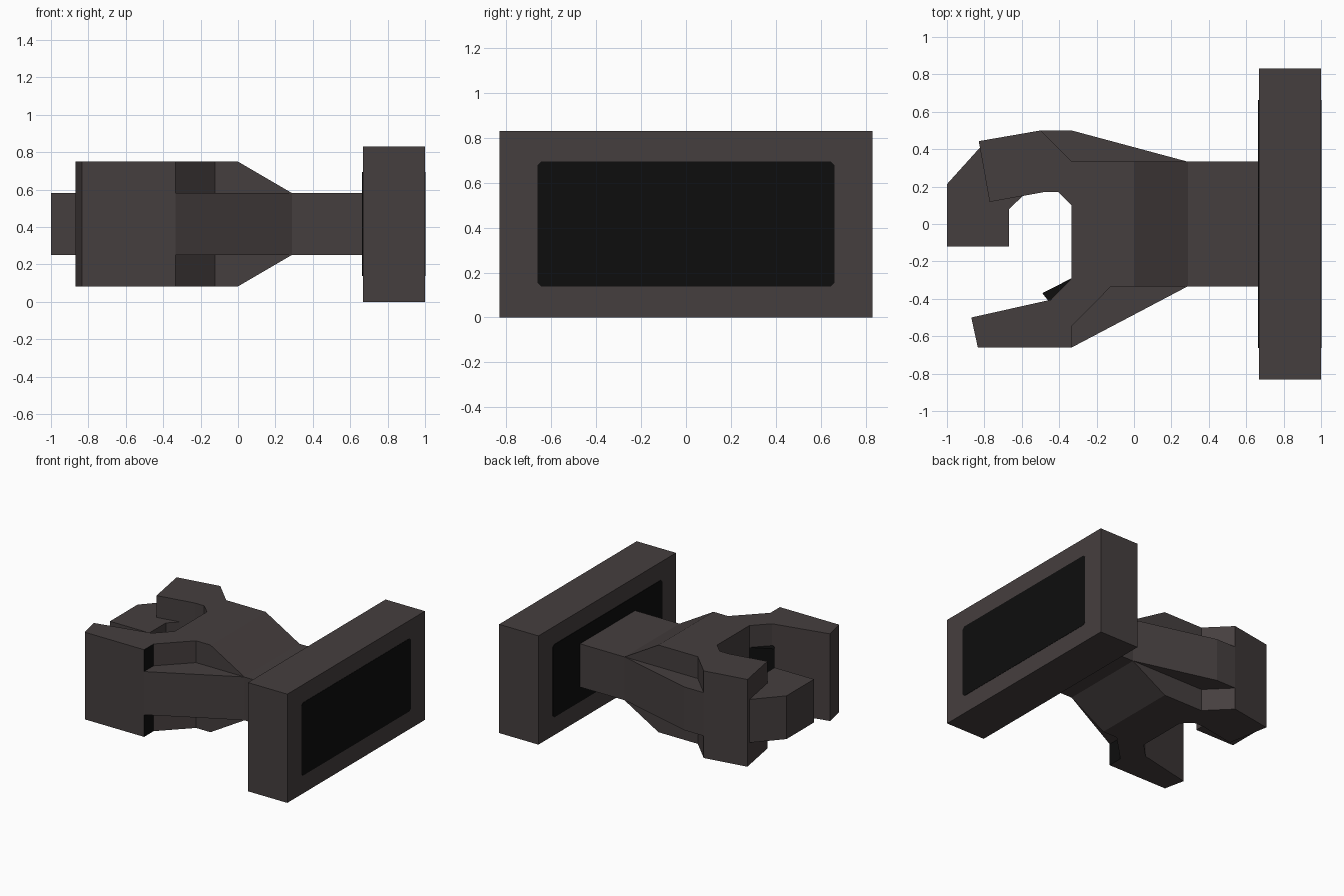
import bpy, bmesh
from mathutils import Vector

if "Cube" in bpy.data.objects:
    bpy.data.objects.remove(bpy.data.objects["Cube"])


def material(name, rgb):
    m = bpy.data.materials.new(name)
    m.diffuse_color = (*rgb, 1)
    m.use_nodes = True
    m.node_tree.nodes["Principled BSDF"].inputs["Base Color"].default_value = m.diffuse_color
    return m


brown = material("dark brown grey", (0.060, 0.049, 0.049))
black = material("black", (0.004, 0.004, 0.004))


def finish(bm, name, mats):
    bmesh.ops.recalc_face_normals(bm, faces=bm.faces)
    mesh = bpy.data.meshes.new(name)
    bm.to_mesh(mesh)
    bm.free()
    for m in mats:
        mesh.materials.append(m)
    ob = bpy.data.objects.new(name, mesh)
    bpy.context.collection.objects.link(ob)
    return ob


def prism(outline, z0, z1):
    """Extrude an xy outline from z0 to z1."""
    bm = bmesh.new()
    base = bm.faces.new([bm.verts.new((x, y, z0)) for x, y in outline])
    ext = bmesh.ops.extrude_face_region(bm, geom=[base])
    for v in ext["geom"]:
        if isinstance(v, bmesh.types.BMVert):
            v.co.z = z1
    bmesh.ops.recalc_face_normals(bm, faces=bm.faces)
    return bm


LOW, HIGH = 0.083, 0.75           # full-height layer
MID_LOW, MID_HIGH = 0.252, 0.583  # thinner middle layer
MID = (LOW + HIGH) / 2

# Hand: palm with two fingers, then a taper and the wrist grown from its rear face
hand_outline = [
    (0, 0.333), (-0.333, 0.333), (-0.5, 0.5), (-0.83, 0.443), (-0.772, 0.118),
    (-0.595, 0.15), (-0.485, 0.17), (-0.405, 0.17), (-0.333, 0.10),
    (-0.333, -0.29), (-0.445, -0.405), (-0.87, -0.50), (-0.835, -0.66),
    (-0.333, -0.66), (-0.333, -0.545), (-0.122, -0.333), (0, -0.333)]
bm = prism(hand_outline, LOW, HIGH)
# black step face at the end of the front finger
for f in bm.faces:
    c = f.calc_center_median()
    if f.normal.x > 0.9 and c.y < -0.5:
        f.material_index = 1
rear = max(bm.faces, key=lambda f: f.calc_center_median().x)
scale = (MID_HIGH - MID_LOW) / (HIGH - LOW)
for x, s in ((0.288, scale), (0.667, 1)):
    ext = bmesh.ops.extrude_discrete_faces(bm, faces=[rear])
    new = ext["faces"][0]
    for v in new.verts:
        v.co = Vector((x, v.co.y, MID + (v.co.z - MID) * s))
    rear = new
bmesh.ops.remove_doubles(bm, verts=bm.verts, dist=0.0005)
finish(bm, "hand", [brown, black])

# Middle-layer parts: webs on the outside of the fingers and the back fingertip
middle_parts = {
    "back_web": [(-0.5, 0.5), (-0.333, 0.5), (0.288, 0.333), (-0.333, 0.325)],
    "front_web": [(-0.34, -0.66), (-0.333, -0.66), (0.288, -0.333),
                  (-0.122, -0.325), (-0.34, -0.54)],
    "back_fingertip": [(-1, -0.12), (-0.667, -0.12), (-0.667, 0.08),
                       (-0.595, 0.15), (-0.6, 0.3), (-0.8, 0.435), (-1, 0.213)],
}
for name, outline in middle_parts.items():
    finish(prism(outline, MID_LOW, MID_HIGH), name, [brown])

# Black wedge in the grip
finish(prism([(-0.33, -0.288), (-0.49, -0.37), (-0.455, -0.415), (-0.33, -0.33)],
             MID_LOW, MID_HIGH), "grip_wedge", [black])

# Base plate
finish(prism([(0.667, -0.832), (1, -0.832), (1, 0.832), (0.667, 0.832)], 0, 0.832),
       "base_plate", [brown])


# Thin black panels with clipped corners on both sides of the plate
def panel(name, x0, x1):
    bm = bmesh.new()
    y, z0, z1, c = 0.662, 0.138, 0.695, 0.018
    pts = [(-y + c, z0), (y - c, z0), (y, z0 + c), (y, z1 - c),
           (y - c, z1), (-y + c, z1), (-y, z1 - c), (-y, z0 + c)]
    base = bm.faces.new([bm.verts.new((x0, *p)) for p in pts])
    ext = bmesh.ops.extrude_face_region(bm, geom=[base])
    for v in ext["geom"]:
        if isinstance(v, bmesh.types.BMVert):
            v.co.x = x1
    finish(bm, name, [black])


panel("rear_panel", 0.998, 1.002)
panel("inner_panel", 0.664, 0.669)
